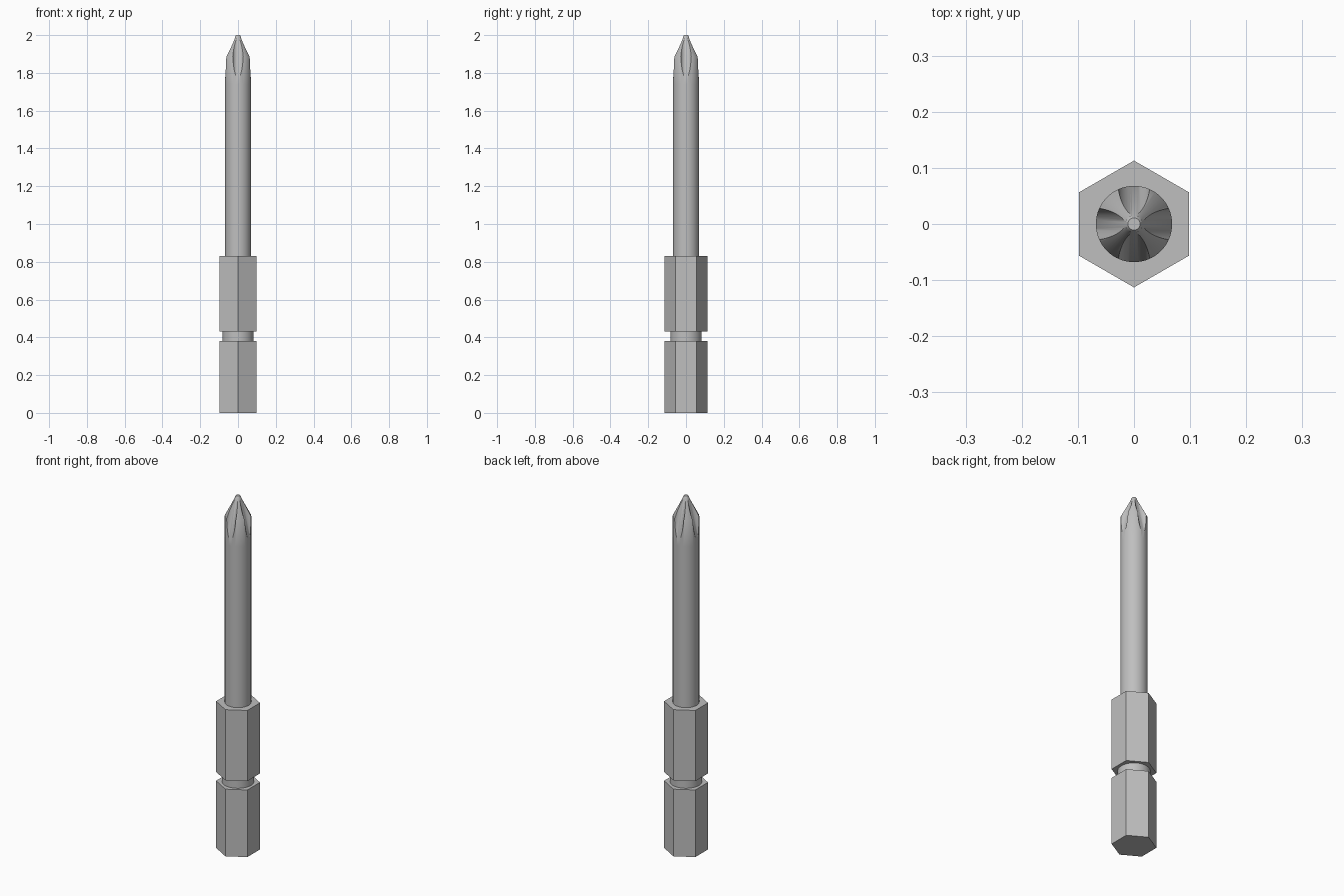
import bpy, bmesh
from math import sin, cos, pi, atan2, radians
from mathutils import Matrix

if "Cube" in bpy.data.objects:
    bpy.data.objects.remove(bpy.data.objects["Cube"], do_unlink=True)

steel = bpy.data.materials.new("grey steel")
steel.use_nodes = True
colour = (0.52, 0.52, 0.52, 1)
steel.diffuse_color = colour
steel.node_tree.nodes["Principled BSDF"].inputs["Base Color"].default_value = colour


def turned(name, profile, sides, matrix=Matrix()):
    """Closed solid around z from (radius, height) pairs, first corner on +y."""
    bm = bmesh.new()
    rings = [[bm.verts.new((r * sin(2 * pi * i / sides), r * cos(2 * pi * i / sides), z))
              for i in range(sides)] for r, z in profile]
    for low, high in zip(rings, rings[1:]):
        for i in range(sides):
            j = (i + 1) % sides
            bm.faces.new((low[i], low[j], high[j], high[i]))
    bm.faces.new(rings[0])
    bm.faces.new(rings[-1])
    bmesh.ops.recalc_face_normals(bm, faces=bm.faces)
    bm.transform(matrix)
    mesh = bpy.data.meshes.new(name)
    bm.to_mesh(mesh)
    bm.free()
    mesh.materials.append(steel)
    obj = bpy.data.objects.new(name, mesh)
    bpy.context.collection.objects.link(obj)
    return obj


def smooth(obj):
    bpy.ops.object.select_all(action="DESELECT")
    obj.select_set(True)
    bpy.context.view_layer.objects.active = obj
    bpy.ops.object.shade_smooth_by_angle(angle=radians(30))


# Hexagonal shank with a round retaining groove
turned("lower_shank", [(0.113, 0), (0.113, 0.38)], 6)
turned("upper_shank", [(0.113, 0.43), (0.113, 0.83)], 6)
smooth(turned("groove_neck", [(0.082, 0.37), (0.082, 0.44)], 64))

# Round shaft and pointed tip
shaft = turned("shaft", [(0.068, 0.82), (0.068, 1.74)], 64)
tip = turned("cross_tip", [(0.068, 1.74), (0.068, 1.885), (0.017, 1.985),
                           (0.015, 1.995), (0.011, 2.0)], 64)

# Four leaning flutes cut the cross into the tip
lean = atan2(0.051, 0.21)
for k in range(4):
    place = (Matrix.Rotation(k * pi / 2, 4, "Z")
             @ Matrix.Translation((0.0725, 0, 1.875))
             @ Matrix.Rotation(-lean, 4, "Y"))
    cutter = turned("flute_cutter", [(0.029, -0.25), (0.029, 0.25)], 48, place)
    cut = tip.modifiers.new("flute", "BOOLEAN")
    cut.operation = "DIFFERENCE"
    cut.solver = "EXACT"
    cut.object = cutter
    bpy.context.view_layer.objects.active = tip
    bpy.ops.object.modifier_apply(modifier=cut.name)
    bpy.data.objects.remove(cutter, do_unlink=True)

for part in (shaft, tip):
    smooth(part)
